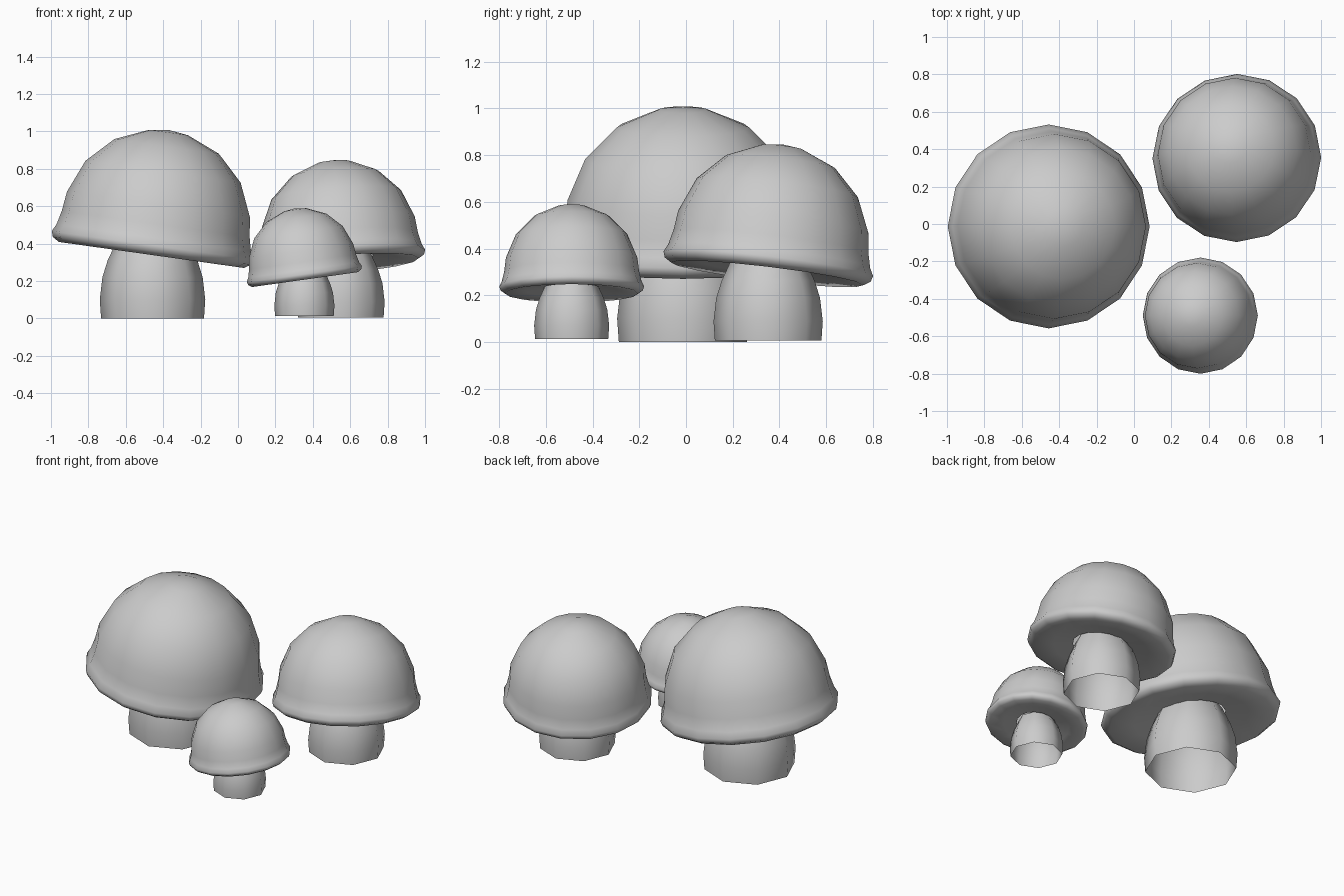
import bpy, bmesh, math
from mathutils import Matrix, Vector

if "Cube" in bpy.data.objects:
    bpy.data.objects.remove(bpy.data.objects["Cube"])


def lathe(name, profile, sides, matrix, pole=None):
    """Revolve (radius, height) points around z, optionally closed by a pole."""
    bm = bmesh.new()
    rings = []
    for r, z in profile:
        rings.append([bm.verts.new((r * math.cos(math.tau * i / sides),
                                    r * math.sin(math.tau * i / sides), z))
                      for i in range(sides)])
    for a, b in zip(rings, rings[1:]):
        for i in range(sides):
            j = (i + 1) % sides
            bm.faces.new((a[i], a[j], b[j], b[i]))
    if pole is not None:
        tip = bm.verts.new((0, 0, pole))
        for i in range(sides):
            bm.faces.new((rings[-1][i], rings[-1][(i + 1) % sides], tip))
    bm.transform(matrix)
    for f in bm.faces:
        f.smooth = True
    mesh = bpy.data.meshes.new(name)
    bm.to_mesh(mesh)
    bm.free()
    obj = bpy.data.objects.new(name, mesh)
    bpy.context.collection.objects.link(obj)
    return obj


# Cap profile around the dome centre: underside, rolled lip, then dome rings
DOME = 0.505
cap_profile = [(0.21, -0.125), (0.35, -0.145), (0.50, -0.167), (0.535, -0.145),
               (0.545, -0.115), (0.525, -0.075), (0.507, 0.0)]
cap_profile += [(DOME * math.sin(math.radians(a)), DOME * math.cos(math.radians(a)))
                for a in (78, 56, 34, 12)]

# Open, slightly bulging stem
stem_profile = [(0.275, 0.0), (0.282, 0.10), (0.268, 0.22),
                (0.24, 0.31), (0.205, 0.385), (0.19, 0.42)]


def mushroom(name, x, y, base, scale, height, lean):
    """lean is the compass angle (degrees) towards which the cap dips."""
    s = Matrix.Scale(scale, 4)
    lathe(name + "_stem", stem_profile, 8, Matrix.Translation((x, y, base)) @ s)
    d = math.radians(lean)
    tilt = Matrix.Rotation(math.radians(8), 4, Vector((-math.sin(d), math.cos(d), 0)))
    shift = 0.017 * scale
    centre = Vector((x + shift * math.cos(d), y + shift * math.sin(d),
                     height - DOME * scale))
    lathe(name + "_cap", cap_profile, 16, Matrix.Translation(centre) @ tilt @ s,
          pole=DOME * 1.005)


mushroom("large_mushroom", -0.457, -0.013, 0.0, 1.0, 1.01, 0)
mushroom("medium_mushroom", 0.55, 0.352, 0.005, 0.83, 0.848, 122)
mushroom("small_mushroom", 0.355, -0.49, 0.013, 0.57, 0.59, 180)
